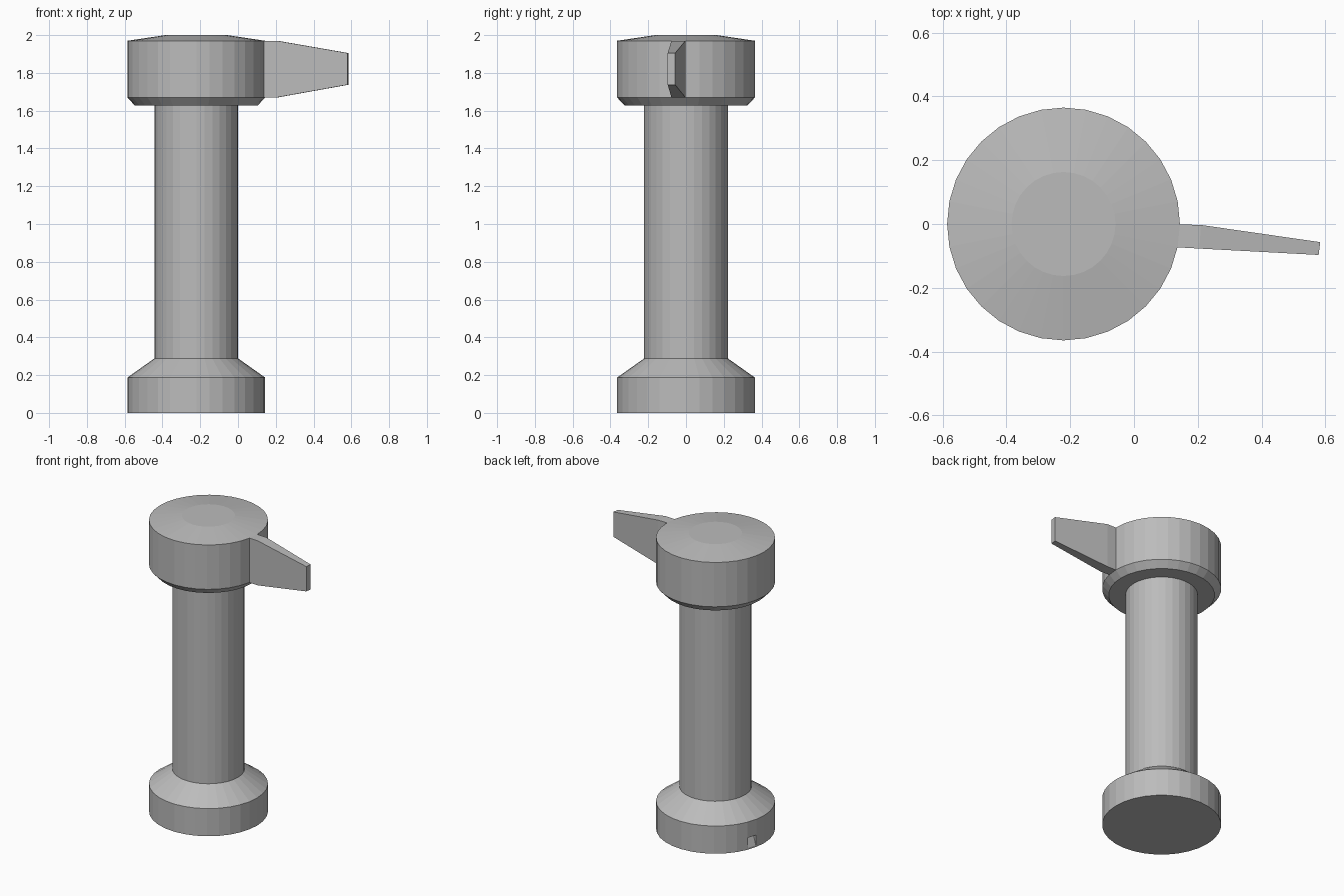
import bpy, bmesh, math

if "Cube" in bpy.data.objects:
    bpy.data.objects.remove(bpy.data.objects["Cube"])

AXIS_X = -0.221
SIDES = 32

grey = bpy.data.materials.new("plain grey")
grey.diffuse_color = (0.5, 0.5, 0.5, 1)
grey.use_nodes = True
grey.node_tree.nodes["Principled BSDF"].inputs["Base Color"].default_value = grey.diffuse_color


def finish(name, bm):
    bmesh.ops.recalc_face_normals(bm, faces=bm.faces)
    me = bpy.data.meshes.new(name)
    bm.to_mesh(me)
    bm.free()
    me.materials.append(grey)
    ob = bpy.data.objects.new(name, me)
    bpy.context.collection.objects.link(ob)
    return ob


def loft(name, rings):
    """Join equal-length rings of points and cap both ends."""
    bm = bmesh.new()
    loops = [[bm.verts.new(p) for p in ring] for ring in rings]
    for a, b in zip(loops, loops[1:]):
        for i in range(len(a)):
            j = (i + 1) % len(a)
            bm.faces.new((a[i], a[j], b[j], b[i]))
    bm.faces.new(loops[0])
    bm.faces.new(loops[-1])
    return finish(name, bm)


def circle(r, z):
    step = math.tau / SIDES
    return [(AXIS_X + r * math.cos(i * step), r * math.sin(i * step), z)
            for i in range(SIDES)]


# Turned body: base, sloped collar, shaft, chamfered head with a low crown
profile = [(0.365, 0), (0.365, 0.187), (0.222, 0.288), (0.222, 1.627),
           (0.325, 1.627), (0.365, 1.67), (0.365, 1.97), (0.163, 2.0)]
body = loft("post", [circle(r, z) for r, z in profile])

# Tapered handle: back point, front point, bottom and top at each station
stations = [((0.08, 0.0), (0.08, -0.070), 1.67, 1.97),
            ((0.21, -0.003), (0.205, -0.077), 1.67, 1.97),
            ((0.584, -0.057), (0.579, -0.097), 1.737, 1.905)]
loft("handle", [[(*b, lo), (*f, lo), (*f, hi), (*b, hi)]
                for b, f, lo, hi in stations])

# Small sloped nick low on the base rim
ang = math.radians(163)
out = (math.cos(ang), math.sin(ang))


def wedge(side):
    return [(AXIS_X + out[0] * r - out[1] * side, out[1] * r + out[0] * side, z)
            for r, z in ((0.366, 0.005), (0.40, 0.005), (0.40, 0.08), (0.335, 0.08))]


cutter = loft("nick_cutter", [wedge(-0.03), wedge(0.03)])
cutter.hide_render = True
cutter.hide_set(True)
cut = body.modifiers.new("nick", 'BOOLEAN')
cut.object = cutter
cut.operation = 'DIFFERENCE'
cut.solver = 'EXACT'
